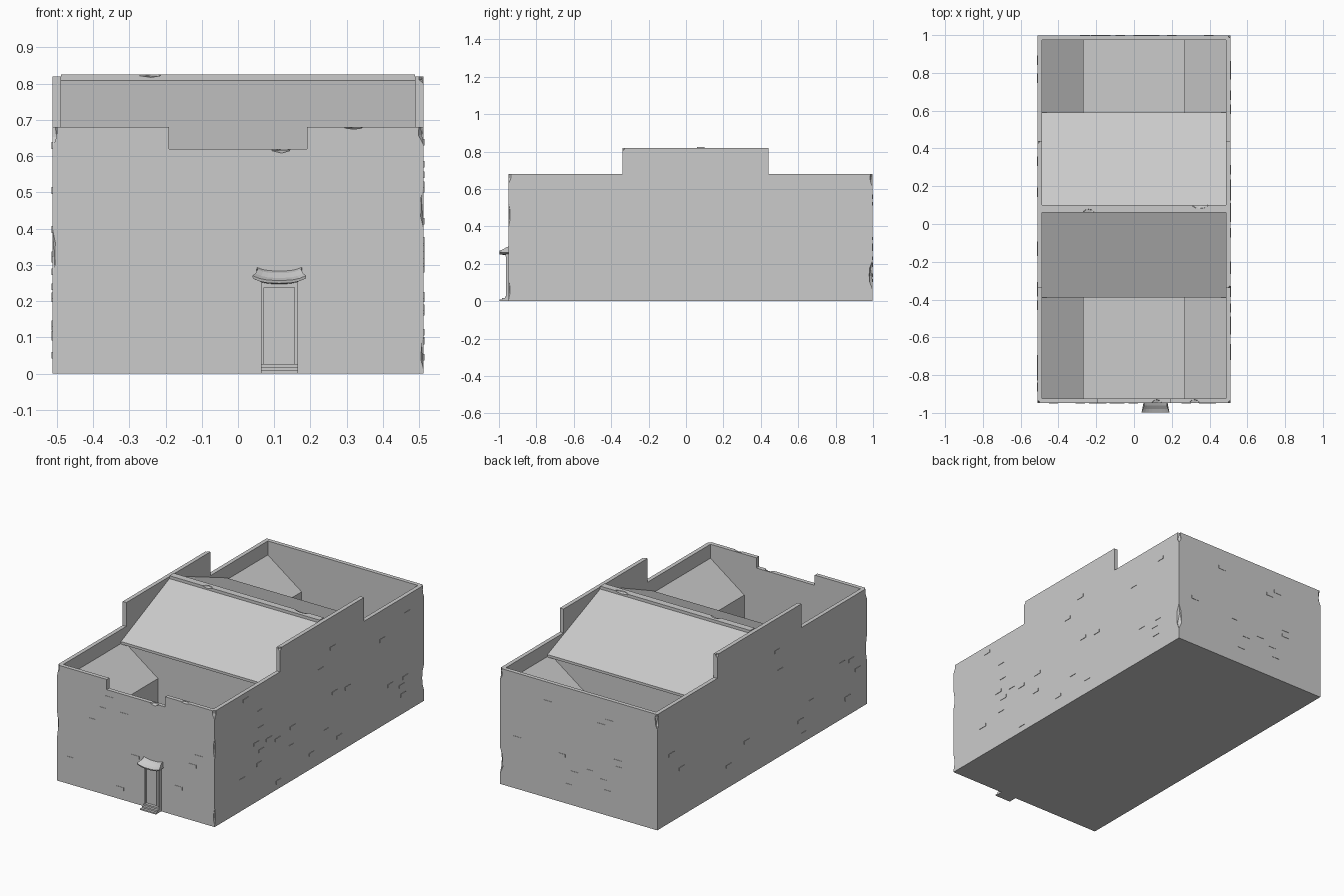
import bpy, bmesh, random
from mathutils import Vector

if "Cube" in bpy.data.objects:
    bpy.data.objects.remove(bpy.data.objects["Cube"])

random.seed(4)
W, T = 0.512, 0.024        # half width, wall thickness
Y0, Y1 = -0.948, 0.998     # front and back wall faces


def make(name, bm):
    bmesh.ops.recalc_face_normals(bm, faces=bm.faces)
    me = bpy.data.meshes.new(name)
    bm.to_mesh(me)
    bm.free()
    ob = bpy.data.objects.new(name, me)
    bpy.context.collection.objects.link(ob)
    return ob


def add_box(bm, lo, hi):
    r = bmesh.ops.create_cube(bm, size=1)
    for v in r["verts"]:
        v.co = Vector([lo[i] + (v.co[i] + 0.5) * (hi[i] - lo[i]) for i in range(3)])


def box(name, lo, hi):
    bm = bmesh.new()
    add_box(bm, lo, hi)
    return make(name, bm)


def prism(name, prof, a, b, axis):
    """Extrude a profile of (horizontal, z) points along x or y from a to b."""
    bm = bmesh.new()
    vs = [bm.verts.new((a, h, z) if axis == "x" else (h, a, z)) for h, z in prof]
    f = bm.faces.new(vs)
    r = bmesh.ops.extrude_face_region(bm, geom=[f])
    d = (b - a, 0, 0) if axis == "x" else (0, b - a, 0)
    bmesh.ops.translate(bm, vec=d, verts=[g for g in r["geom"] if isinstance(g, bmesh.types.BMVert)])
    return make(name, bm)


# Outer walls
side = [(Y0, 0), (Y1, 0), (Y1, .68), (.44, .68), (.44, .82), (-.34, .82), (-.34, .68), (Y0, .68)]
walls = [prism("side_wall_left", side, -W, -W + T, "x"),
         prism("side_wall_right", side, W - T, W, "x")]
front = [(-W + T, 0), (W - T, 0), (W - T, .68), (.19, .68), (.19, .62), (-.19, .62), (-.19, .68), (-W + T, .68)]
walls.append(prism("front_wall", front, Y0, Y0 + T, "y"))
walls.append(box("back_wall", (-W + T, Y1 - T, 0), (W - T, Y1, .68)))
box("courtyard_floor", (-W + .003, Y0 + .003, 0), (W - .003, Y1 - .003, .008))

# Ridge beam and two-sided main roof over the hall
ridge = box("roof_ridge", (-.488, .06, .78), (.488, .10, .825))
prism("main_roof", [(-.39, .61), (.06, .808), (.10, .808), (.59, .61), (.59, .595), (.08, .79), (-.39, .595)],
      -W + T, W - T, "x")
prism("main_hall", [(-.36, .008), (-.36, .604), (.08, .795), (.56, .604), (.56, .008)],
      -W + T, W - T, "x")

# Four lean-to side rooms draining into the courtyards
for label, a, b in (("front", Y0 + T, -.36), ("back", .56, Y1 - T)):
    for word, s in (("left", -1), ("right", 1)):
        prism(f"{label}_{word}_room", [(s * .488, .008), (s * .488, .598), (s * .268, .44), (s * .268, .008)],
              a, b, "y")

# Chips knocked out of corners and wall tops
bm = bmesh.new()
chips = [(W, Y1, .14, .022, .08), (-W, Y1, .64, .016, .05), (W, Y1, .66, .016, .05),
         (-W, Y0, .33, .009, .07), (W, Y0, .46, .009, .06), (-W, Y0, .68, .016, .06),
         (W, Y0, .68, .016, .05), (W, Y0, .06, .008, .05), (.12, Y0, .62, .03, .012),
         (.32, Y0, .68, .03, .006), (-W, .44, .82, .015, .02), (W, -.34, .82, .015, .02),
         (-.24, .06, .825, .035, .008), (.35, .10, .825, .05, .008)]
for x, y, z, r, h in chips:
    g = bmesh.ops.create_icosphere(bm, subdivisions=1, radius=1)
    for v in g["verts"]:
        v.co = Vector((x + v.co.x * r, y + v.co.y * min(r, .022), z + v.co.z * h))
cutter = make("chip_cutter", bm)
cutter.hide_render = True
cutter.hide_viewport = True
for w in walls + [ridge]:
    m = w.modifiers.new("chips", "BOOLEAN")
    m.operation, m.solver, m.object = "DIFFERENCE", "EXACT", cutter

# Slightly raised bricks scattered over the outside
bm = bmesh.new()
for k in range(64):
    z = .04 + .6 * random.random()
    p, h, d = .025, .009, .0025
    if k < 40:
        y, s = random.uniform(-.88, .92), random.choice((-1, 1))
        x = s * W
        add_box(bm, (x - d, y - p, z - h), (x + d, y + p, z + h))
    else:
        x, y = random.uniform(-.46, .46), (Y0 if k % 2 else Y1)
        if y == Y0 and (0 < x < .23 and z < .34 or abs(x) < .23 and z > .58):
            continue
        add_box(bm, (x - p, y - d * .8, z - h), (x + p, y + d * .8, z + h))
make("raised_bricks", bm)

# Gate: stepped threshold, frame and door
gx = .114
for i, (d, lo, hi) in enumerate(((.05, 0, .008), (.035, .008, .017), (.02, .017, .026))):
    box(f"gate_step_{i + 1}", (gx - .051, Y0 - d, lo), (gx + .051, Y0, hi))
for word, s in (("left", -1), ("right", 1)):
    a, b = sorted((gx + s * .051, gx + s * .042))
    box(f"gate_post_{word}", (a, Y0 - .015, .02), (b, Y0, .25))
box("gate_lintel", (gx - .051, Y0 - .016, .238), (gx + .051, Y0, .258))
box("gate_door", (gx - .042, Y0 - .003, .02), (gx + .042, Y0, .24))
for i, x in enumerate((.137, .149)):
    box(f"gate_bar_{i + 1}", (x - .003, Y0 - .007, .026), (x + .003, Y0, .238))

# Gate roof: upswept slope lofted from ridge to eave
bm = bmesh.new()
rows = [(.062, Y0, .283, .010), (.060, Y0 - .014, .277, .010), (.066, Y0 - .032, .264, .012),
        (.074, -.998, .257, .013), (.073, -.996, .249, .013), (.064, Y0, .246, .013)]
N = 8
grid = []
for hw, y, z, lift in rows:
    t = [2 * i / N - 1 for i in range(N + 1)]
    grid.append([bm.verts.new((gx + hw * u, y, z + lift * abs(u) ** 3)) for u in t])
for r0, r1 in zip(grid, grid[1:] + grid[:1]):
    for i in range(N):
        bm.faces.new((r0[i], r0[i + 1], r1[i + 1], r1[i]))
for e in (0, N):
    bm.faces.new([r[e] for r in grid])
make("gate_roof", bm)
